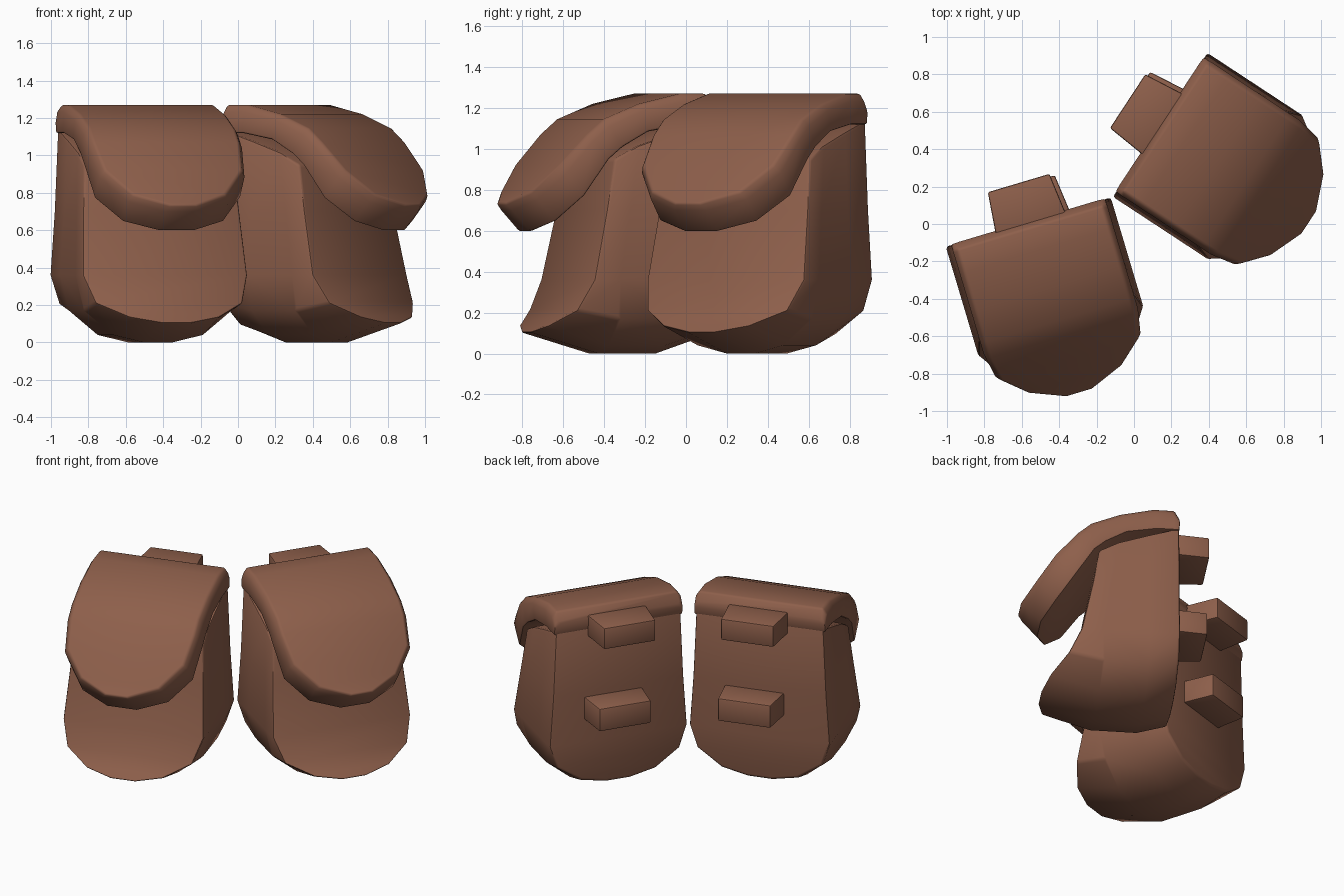
import bpy, bmesh, math
from mathutils import Matrix

if "Cube" in bpy.data.objects:
    bpy.data.objects.remove(bpy.data.objects["Cube"])

leather = bpy.data.materials.new("brown_leather")
leather.diffuse_color = (0.27, 0.115, 0.07, 1)
leather.use_nodes = True
leather.node_tree.nodes["Principled BSDF"].inputs["Base Color"].default_value = leather.diffuse_color


def loft(name, rings, place, bevel=0.012):
    """Skin rings of (x, depth, z); depth runs to the front. Caps are ladders of quads."""
    bm = bmesh.new()
    rows = [[bm.verts.new((x, -d, z)) for x, d, z in ring] for ring in rings]
    n = len(rows[0])
    for a, b in zip(rows, rows[1:]):
        for i in range(n):
            j = (i + 1) % n
            bm.faces.new((a[i], a[j], b[j], b[i]))
    for row in (rows[0], rows[-1]):
        for i in range(n // 2 - 1):
            bm.faces.new((row[i], row[i + 1], row[n - 2 - i], row[n - 1 - i]))
    bmesh.ops.recalc_face_normals(bm, faces=bm.faces)
    sharp = [e for e in bm.edges if e.calc_face_angle(0) > math.radians(38)]
    bmesh.ops.bevel(bm, geom=sharp, offset=bevel, segments=2, profile=0.5,
                    affect='EDGES', clamp_overlap=True)
    bm.transform(place)
    me = bpy.data.meshes.new(name)
    bm.to_mesh(me)
    bm.free()
    me.materials.append(leather)
    ob = bpy.data.objects.new(name, me)
    bpy.context.collection.objects.link(ob)
    bpy.ops.object.select_all(action='DESELECT')
    ob.select_set(True)
    bpy.context.view_layer.objects.active = ob
    bpy.ops.object.shade_smooth_by_angle(angle=math.radians(40))


def mirrored(half):
    return half + [(-x, d, z) for x, d, z in reversed(half)]


# body outline, top to bottom: half width, z at back, z at middle, z in front, front depth
BODY = [(.418, 1.14, 1.08, .95, .50),
        (.437, .70, .70, .70, .545),
        (.46, .36, .36, .36, .615),
        (.41, .21, .17, .21, .69),
        (.25, .10, .04, .135, .79),
        (.08, .065, 0, .105, .83)]

# flap stations, back to tip: half width, outer depth, outer z, inner depth, inner z
FLAP = [(.43, -.005, 1.20, 0, 1.12),
        (.43, .03, 1.27, .03, 1.12),
        (.43, .16, 1.27, .14, 1.12),
        (.43, .37, 1.22, .33, 1.085),
        (.43, .55, 1.145, .46, 1.01),
        (.43, .635, 1.07, .53, .95),
        (.405, .77, .92, .65, .77),
        (.28, .88, .79, .76, .645),
        (.095, .955, .735, .83, .595)]


def mix(a, b, t):
    return a + (b - a) * t


def pouch(side, origin, angle):
    place = Matrix.Translation((*origin, 0)) @ Matrix.Rotation(math.radians(angle), 4, 'Z')

    # body: back panel, two middle sections, front panel
    rings = [mirrored([(w, 0, zb) for w, zb, zm, zf, f in BODY]),
             mirrored([(w, .19, zm) for w, zb, zm, zf, f in BODY]),
             mirrored([(w, min(.48, f - .12), mix(zm, zf, .5) if i == 0 else zm)
                       for i, (w, zb, zm, zf, f) in enumerate(BODY)]),
             mirrored([(w, f, zf) for w, zb, zm, zf, f in BODY])]
    loft(side + "_pouch_body", rings, place, .015)

    # flap: curved sheet with chamfered rim and rounded tongue
    rings = [mirrored([(w - .025, do, zo),
                       (w, mix(do, di, .25), mix(zo, zi, .25)),
                       (w, di, zi)]) for w, do, zo, di, zi in FLAP]
    loft(side + "_pouch_flap", rings, place)

    # belt loop blocks on the back, tapering outwards
    for name, x, z0, z1, out in (("upper", .01, 1.075, 1.22, .215),
                                 ("lower", .035, .51, .665, .20)):
        rings = [[(x + s * w, d, z) for s, z in ((-1, z0), (-1, z1), (1, z1), (1, z0))]
                 for d, w in ((.03, .197), (-out, .172))]
        loft(f"{side}_{name}_belt_loop", rings, place, .01)


pouch("left", (-.565, .01), 16.6)
pouch("right", (.14, .53), 56.7)
